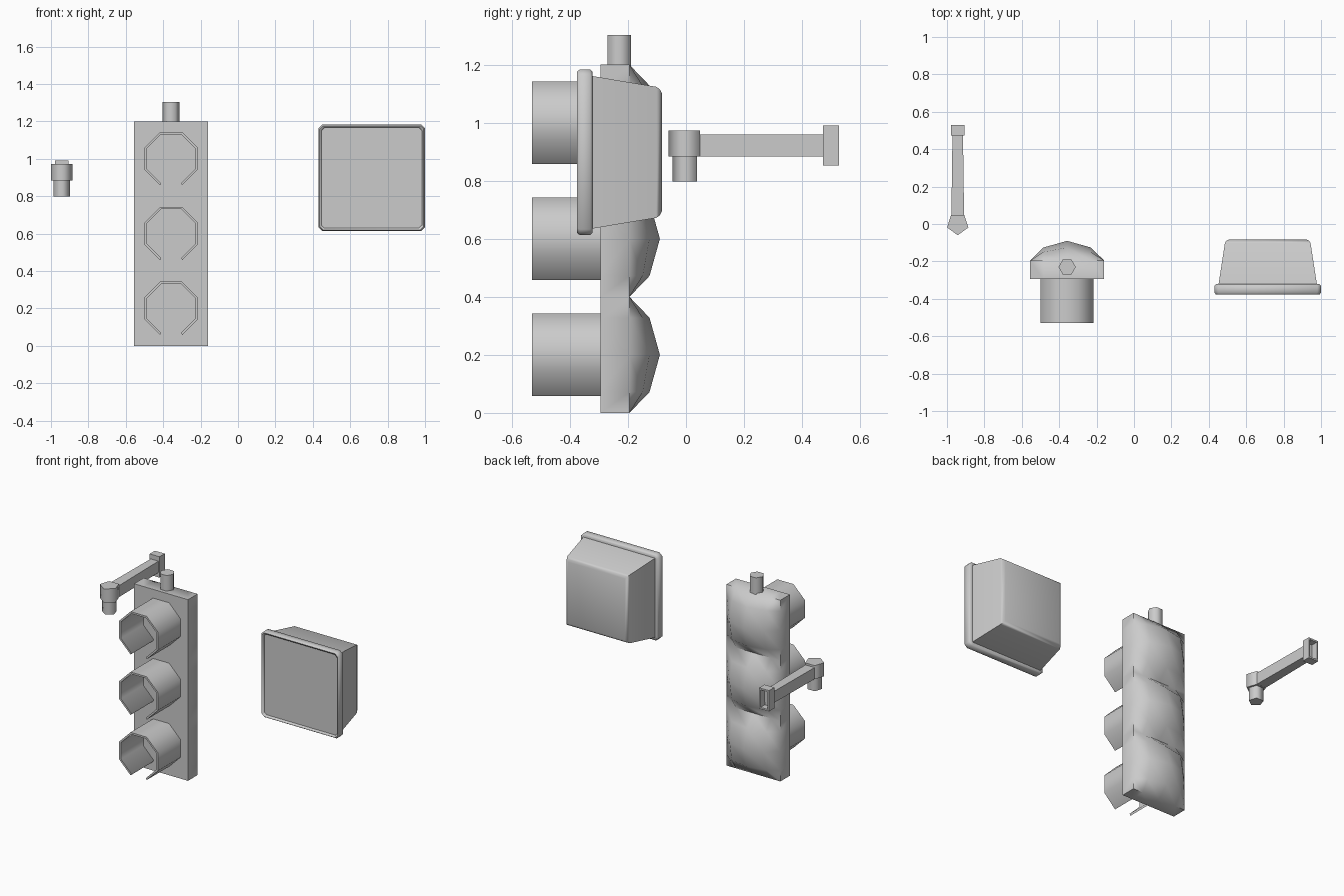
import bpy, bmesh, math
from mathutils import Vector

if "Cube" in bpy.data.objects:
    bpy.data.objects.remove(bpy.data.objects["Cube"])


def finish(name, bm, angle=75):
    bmesh.ops.remove_doubles(bm, verts=bm.verts, dist=1e-5)
    bmesh.ops.recalc_face_normals(bm, faces=bm.faces)
    me = bpy.data.meshes.new(name)
    bm.to_mesh(me)
    bm.free()
    ob = bpy.data.objects.new(name, me)
    bpy.context.collection.objects.link(ob)
    bpy.ops.object.select_all(action='DESELECT')
    ob.select_set(True)
    bpy.context.view_layer.objects.active = ob
    bpy.ops.object.shade_smooth_by_angle(angle=math.radians(angle))
    return ob


def loft(name, rings, angle=75, caps=True):
    """Bridge equal-length rings of points; cap both ends."""
    bm = bmesh.new()
    vs = [[bm.verts.new(p) for p in r] for r in rings]
    n = len(vs[0])
    for a, b in zip(vs, vs[1:]):
        for i in range(n):
            j = (i + 1) % n
            bm.faces.new((a[i], a[j], b[j], b[i]))
    if caps:
        bm.faces.new(vs[0])
        bm.faces.new(vs[-1])
    return finish(name, bm, angle)


def prism(name, x, y, r, n, start, z0, z1):
    pts = [(x + r * math.cos(start + i * math.tau / n),
            y + r * math.sin(start + i * math.tau / n)) for i in range(n)]
    return loft(name, [[(a, b, z) for a, b in pts] for z in (z0, z1)])


def rect(cx, cz, hx, hz, y, c=0.0):
    """Rectangle in the xz plane, with cut corners when c > 0."""
    if not c:
        return [(cx + sx * hx, y, cz + sz * hz)
                for sx, sz in ((-1, -1), (1, -1), (1, 1), (-1, 1))]
    pts = [(-hx + c, -hz), (hx - c, -hz), (hx, -hz + c), (hx, hz - c),
           (hx - c, hz), (-hx + c, hz), (-hx, hz - c), (-hx, -hz + c)]
    return [(cx + a, y, cz + b) for a, b in pts]


# Signal housing: three pillow-backed sections with a flat front
CX = -0.3575
steps = [(-1, 0), (-0.64, 0.66), (0, 1), (0.64, 0.66), (1, 0)]
bm = bmesh.new()
for s in range(3):
    g = [[bm.verts.new((CX + u * 0.1975, -0.195 + 0.105 * fu * fv, 0.2 + 0.4 * s + v * 0.2))
          for u, fu in steps] for v, fv in steps]
    for i in range(4):
        for j in range(4):
            bm.faces.new((g[i][j], g[i][j + 1], g[i + 1][j + 1], g[i + 1][j]))
bmesh.ops.remove_doubles(bm, verts=bm.verts, dist=1e-5)
rim = [e for e in bm.edges if e.is_boundary]
ext = bmesh.ops.extrude_edge_only(bm, edges=rim)['geom']
for v in ext:
    if isinstance(v, bmesh.types.BMVert):
        v.co.y = -0.295
bmesh.ops.holes_fill(bm, edges=[e for e in bm.edges if e.is_boundary], sides=0)
finish("signal_housing", bm, 60)

# Lamp visors: octagonal hoods open along the bottom side
for s, colour in enumerate(("lower", "middle", "upper")):
    bm = bmesh.new()
    cz = 0.2 + 0.4 * s
    sect = []
    for i in range(8):
        a = math.radians(-67.5 + 45 * i)
        d = Vector((math.cos(a), math.sin(a)))
        sect.append([bm.verts.new((CX + d.x * r, y, cz + d.y * r))
                     for r, y in ((0.154, -0.29), (0.154, -0.53), (0.141, -0.53), (0.141, -0.29))])
    for a, b in zip(sect, sect[1:]):
        for k in range(4):
            m = (k + 1) % 4
            bm.faces.new((a[k], a[m], b[m], b[k]))
    bm.faces.new(sect[0])
    bm.faces.new(sect[-1])
    finish(colour + "_visor", bm)

# Mounting stub on top
prism("mounting_stub", CX, -0.23, 0.046, 6, 0, 1.17, 1.303)

# Square display: rim with recessed screen, tapered back shell
BX, BZ = 0.715, 0.898
loft("display_rim", [
    rect(BX, BZ, 0.262, 0.262, -0.322, 0.015),
    rect(BX, BZ, 0.277, 0.277, -0.322, 0.018),
    rect(BX, BZ, 0.285, 0.285, -0.33, 0.02),
    rect(BX, BZ, 0.285, 0.285, -0.366, 0.02),
    rect(BX, BZ, 0.278, 0.278, -0.376, 0.018),
    rect(BX, BZ, 0.27, 0.27, -0.372, 0.015),
    rect(BX, BZ, 0.268, 0.268, -0.362, 0.015)], 60)
loft("display_shell", [
    rect(BX, BZ, 0.264, 0.264, -0.33),
    rect(BX, BZ, 0.229, 0.226, -0.103),
    rect(BX, BZ, 0.222, 0.217, -0.09),
    rect(BX, BZ, 0.208, 0.203, -0.083)], 60)

# Bracket: two-step pivot, tapering arm, hollow wall plate
AX = -0.9425
prism("pivot_cap", AX, 0, 0.06, 5, -math.pi / 2, 0.883, 0.973)
prism("pivot_pin", AX, 0, 0.046, 5, -math.pi / 2, 0.797, 0.89)
loft("bracket_arm", [rect(AX, 0.922, 0.034, 0.038, 0.04),
                     rect(AX, 0.922, 0.028, 0.038, 0.485)])
loft("wall_plate", [rect(AX, 0.922, 0.036, 0.069, 0.473),
                    rect(AX, 0.922, 0.036, 0.069, 0.528),
                    rect(AX, 0.922, 0.026, 0.058, 0.528),
                    rect(AX, 0.922, 0.026, 0.058, 0.484)])
